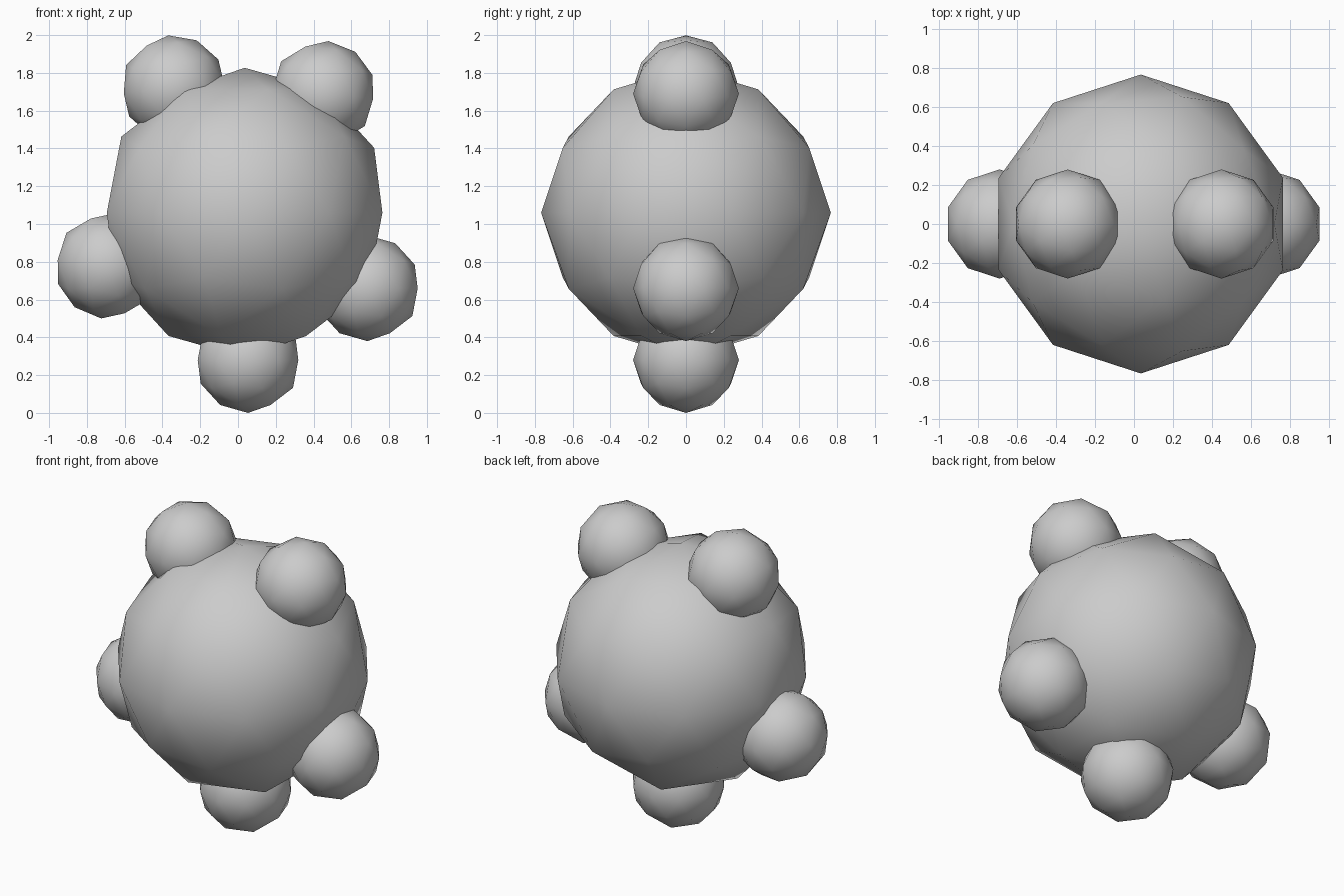
import bpy
from math import radians

if "Cube" in bpy.data.objects:
    bpy.data.objects.remove(bpy.data.objects["Cube"])


def ball(name, x, z, radius, tilt=0):
    """Low-poly smooth-shaded icosphere, tilted about the y axis."""
    bpy.ops.mesh.primitive_ico_sphere_add(
        subdivisions=2, radius=radius, location=(x, 0, z),
        rotation=(0, radians(tilt), 0))
    bpy.context.object.name = name
    bpy.ops.object.shade_smooth()


# Large central body
ball("body_ball", 0.035, 1.06, 0.767)

# Five small balls around the body: x, z, tilt
small = {
    "upper_left_ball": (-0.34, 1.72, -6),
    "upper_right_ball": (0.45, 1.69, 6),
    "left_ball": (-0.69, 0.778, 7),
    "right_ball": (0.685, 0.66, 0),
    "bottom_ball": (0.053, 0.28, 0),
}
for name, (x, z, tilt) in small.items():
    ball(name, x, z, 0.28, tilt)
